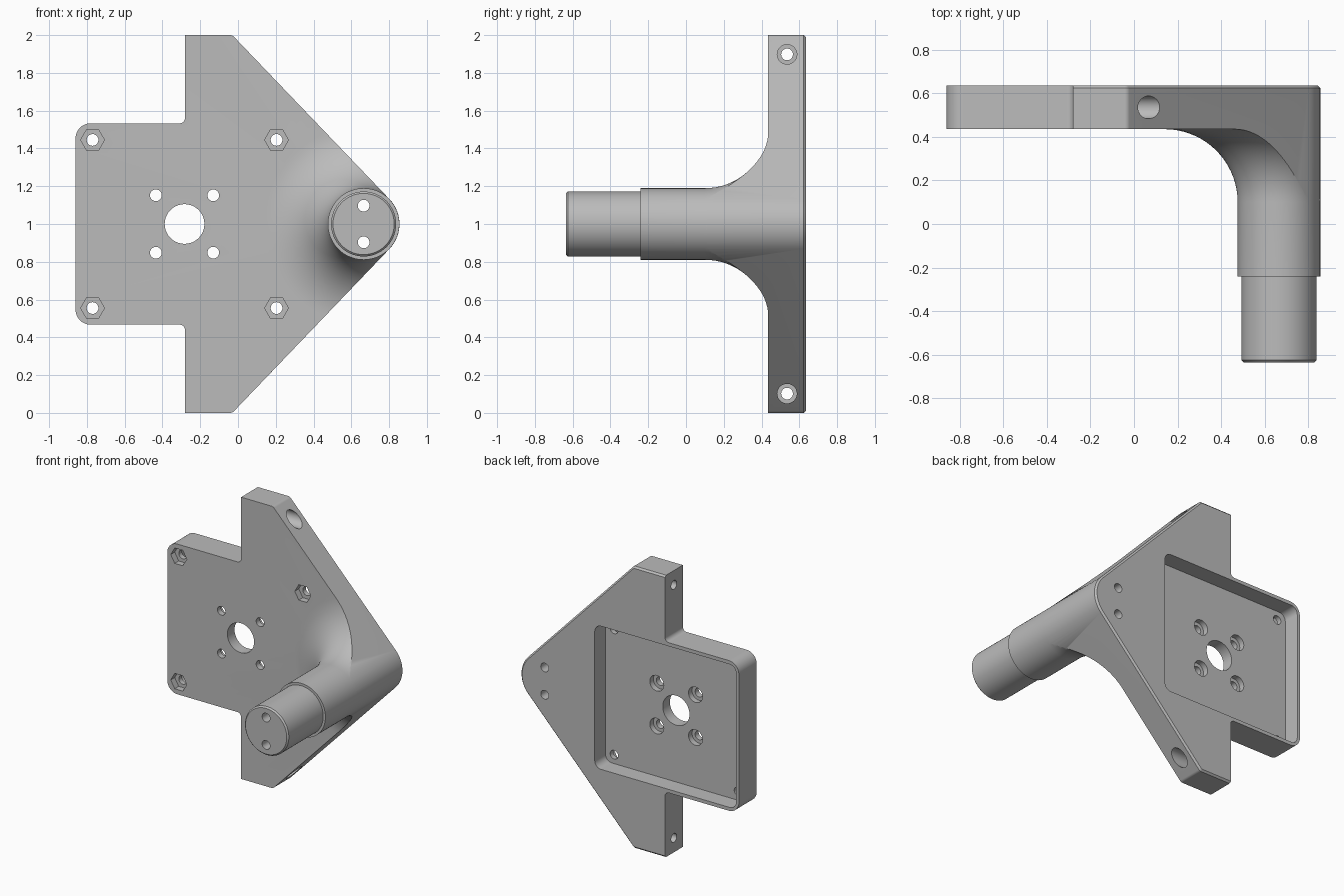
import bpy, bmesh, math
from mathutils import Vector, Matrix

if "Cube" in bpy.data.objects:
    bpy.data.objects.remove(bpy.data.objects["Cube"], do_unlink=True)

BACK, FRONT = 0.635, 0.435            # plate faces along y
ARM = Vector((0.665, 1.0))            # arm axis in x, z
ARM_R, FLARE_R = 0.19, 0.335
MOTOR = Vector((-0.283, 1.0))         # centre of the mounting pocket

grey = bpy.data.materials.new("light grey")
grey.use_nodes = True
grey.diffuse_color = (0.5, 0.5, 0.5, 1)
grey.node_tree.nodes["Principled BSDF"].inputs["Base Color"].default_value = (0.5, 0.5, 0.5, 1)


def make_object(name, bm):
    bmesh.ops.recalc_face_normals(bm, faces=bm.faces)
    mesh = bpy.data.meshes.new(name)
    bm.to_mesh(mesh)
    bm.free()
    mesh.materials.append(grey)
    ob = bpy.data.objects.new(name, mesh)
    bpy.context.collection.objects.link(ob)
    return ob


def fillet(corners, step=math.radians(5)):
    """Round each corner (x, z, radius) of a closed outline."""
    out = []
    for i, (x, z, r) in enumerate(corners):
        p = Vector((x, z))
        if r == 0:
            out.append(p)
            continue
        a = (Vector(corners[i - 1][:2]) - p).normalized()
        b = (Vector(corners[(i + 1) % len(corners)][:2]) - p).normalized()
        half = a.angle(b) / 2
        centre = p + (a + b).normalized() * r / math.sin(half)
        u = p + a * r / math.tan(half) - centre
        v = p + b * r / math.tan(half) - centre
        turn = u.angle(v)
        n = max(2, round(turn / step))
        for k in range(n + 1):
            t = k / n
            out.append(centre + (u * math.sin((1 - t) * turn) + v * math.sin(t * turn)) / math.sin(turn))
    return out


def prism(name, outline, y0, y1, chamfer=0):
    """Extrude an x, z outline along y, optionally chamfering the rear rim of the arm side."""
    bm = bmesh.new()
    face = bm.faces.new([bm.verts.new((p.x, y0, p.y)) for p in outline])
    ext = bmesh.ops.extrude_face_region(bm, geom=[face])["geom"]
    bmesh.ops.translate(bm, vec=(0, y1 - y0, 0), verts=[g for g in ext if isinstance(g, bmesh.types.BMVert)])
    if chamfer:
        rim = [e for e in bm.edges if all(v.co.y > y1 - 0.001 for v in e.verts)
               and sum(v.co.x for v in e.verts) / 2 > -0.2]
        bmesh.ops.bevel(bm, geom=rim, offset=chamfer, segments=1, affect='EDGES')
    return make_object(name, bm)


def lathe(name, profile, steps=96):
    """Revolve (radius, y) points about the arm axis."""
    bm = bmesh.new()
    verts = [bm.verts.new((ARM.x + r, y, ARM.y)) for r, y in profile]
    edges = [bm.edges.new(pair) for pair in zip(verts, verts[1:])]
    bmesh.ops.spin(bm, geom=verts + edges, cent=(ARM.x, 0, ARM.y), axis=(0, 1, 0),
                   angle=math.tau, steps=steps, use_merge=True)
    bmesh.ops.remove_doubles(bm, verts=bm.verts, dist=1e-5)
    return make_object(name, bm)


def rod(name, radius, start, end, sides=32):
    """Cylinder or hexagon between two points."""
    start, end = Vector(start), Vector(end)
    axis = end - start
    bm = bmesh.new()
    bmesh.ops.create_cone(bm, cap_ends=True, segments=sides, radius1=radius, radius2=radius,
                          depth=axis.length, matrix=Matrix.Translation((start + end) / 2)
                          @ axis.to_track_quat('Z', 'X').to_matrix().to_4x4())
    return make_object(name, bm)


def combine(ob, other, operation):
    mod = ob.modifiers.new("combine", 'BOOLEAN')
    mod.operation, mod.solver, mod.object = operation, 'EXACT', other
    bpy.context.view_layer.objects.active = ob
    bpy.ops.object.modifier_apply(modifier=mod.name)
    bpy.data.objects.remove(other, do_unlink=True)


# Outline of the plate: upper half, then its mirror image
to_arm = Vector((-0.03, 2.0)) - ARM
tangent = math.atan2(to_arm.y, to_arm.x) - math.acos(ARM_R / to_arm.length)
upper = [(-0.86, 1.533, 0.08), (-0.28, 1.533, 0.03), (-0.28, 2, 0), (-0.03, 2, 0.03)]
tip = (ARM.x + ARM_R / math.cos(tangent), ARM.y, ARM_R)
lower = [(x, 2 - z, r) for x, z, r in reversed(upper)]
bracket = prism("mounting_bracket", fillet(upper + [tip] + lower), -0.7, BACK, chamfer=0.012)

# Stepped arm flaring into the plate
neck = ARM_R - 0.0006
profile = [(0, -0.635), (0.162, -0.635), (0.172, -0.625), (0.172, -0.24), (neck, -0.24)]
for k in range(19):
    a = math.radians(5 * k)
    profile.append((neck + FLARE_R * (1 - math.cos(a)), FRONT - FLARE_R * (1 - math.sin(a))))
profile += [(2.2, FRONT), (2.2, 0.8), (0, 0.8)]
combine(bracket, lathe("arm_shape", profile), 'INTERSECT')

# Rear pocket
hx, hz = 0.555, 0.508
pocket = [(MOTOR.x + sx * hx, MOTOR.y + sz * hz, 0.05) for sx, sz in ((-1, -1), (1, -1), (1, 1), (-1, 1))]
cutters = [prism("pocket", fillet(pocket), BACK - 0.12, 0.8)]

# Shaft hole, counterbored screw holes and hexagonal nut recesses
cutters.append(rod("shaft_hole", 0.105, (MOTOR.x, 0.3, MOTOR.y), (MOTOR.x, 0.8, MOTOR.y), 64))
for sx in (-1, 1):
    for sz in (-1, 1):
        x, z = MOTOR.x + sx * 0.152, MOTOR.y + sz * 0.152
        cutters.append(rod("screw_hole", 0.031, (x, 0.3, z), (x, 0.8, z)))
        cutters.append(rod("screw_counterbore", 0.055, (x, 0.475, z), (x, 0.6, z)))
        x, z = MOTOR.x + sx * 0.487, MOTOR.y + sz * 0.445
        cutters.append(rod("nut_hole", 0.031, (x, 0.3, z), (x, 0.6, z)))
        # Hexagon with a corner pointing along x
        hexagon = [Vector((x + 0.063 * math.cos(math.radians(60 * k)),
                           z + 0.063 * math.sin(math.radians(60 * k)))) for k in range(6)]
        cutters.append(prism("nut_recess", hexagon, 0.3, 0.48))

# Long holes through the arm, and cross holes in the plate ends
for s in (-1, 1):
    z = ARM.y + s * 0.097
    cutters.append(rod("arm_hole", 0.031, (ARM.x, -0.8, z), (ARM.x, 0.8, z)))
    z = 1 + s * 0.898
    cutters.append(rod("cross_hole", 0.031, (-0.5, 0.535, z), (0.5, 0.535, z)))
    cutters.append(rod("cross_counterbore", 0.052, (-0.08, 0.535, z), (0.5, 0.535, z)))

for cutter in cutters:
    combine(bracket, cutter, 'DIFFERENCE')

bpy.ops.object.select_all(action='DESELECT')
bracket.select_set(True)
bpy.context.view_layer.objects.active = bracket
bpy.ops.object.shade_smooth_by_angle(angle=math.radians(30))
